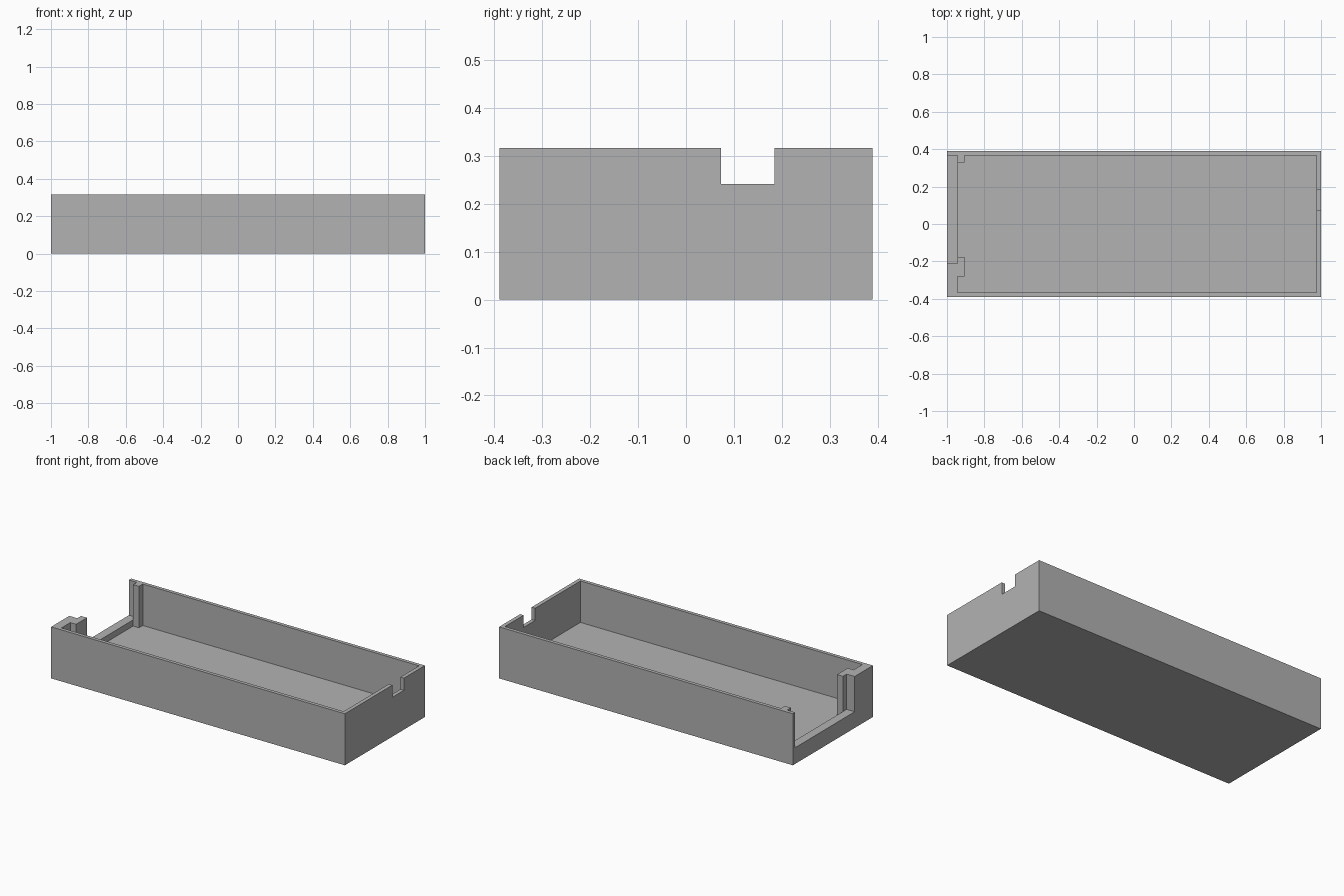
import bpy
import bmesh

if "Cube" in bpy.data.objects:
    bpy.data.objects.remove(bpy.data.objects["Cube"], do_unlink=True)

# Overall sizes
HALF_X, HALF_Y, TOP = 1.0, 0.389, 0.317
FLOOR, SILL, NOTCH = 0.062, 0.1, 0.242
IN_Y = 0.367                      # inside of the long walls
IN_RIGHT, IN_OPEN = 0.976, -0.945  # inside of the two end walls
POST_X = -0.905                   # inner face of the guide posts
OVER = TOP + 0.2                  # cutters reach above the rim

grey = bpy.data.materials.new("plain_grey")
grey.use_nodes = True
grey.diffuse_color = (0.448, 0.448, 0.448, 1)
grey.node_tree.nodes["Principled BSDF"].inputs["Base Color"].default_value = grey.diffuse_color


def prism(name, outline, z0, z1):
    """Extrude a flat outline from z0 up to z1."""
    bm = bmesh.new()
    face = bm.faces.new([bm.verts.new((x, y, z0)) for x, y in outline])
    grown = bmesh.ops.extrude_face_region(bm, geom=[face])
    for v in grown["geom"]:
        if isinstance(v, bmesh.types.BMVert):
            v.co.z = z1
    bmesh.ops.recalc_face_normals(bm, faces=bm.faces)
    mesh = bpy.data.meshes.new(name)
    bm.to_mesh(mesh)
    bm.free()
    mesh.materials.append(grey)
    obj = bpy.data.objects.new(name, mesh)
    bpy.context.collection.objects.link(obj)
    return obj


def rect(x0, x1, y0, y1):
    return [(x0, y0), (x1, y0), (x1, y1), (x0, y1)]


def cut(target, cutter):
    """Subtract the cutter, bake the result and drop the cutter."""
    cutter.hide_render = True
    mod = target.modifiers.new("cut", 'BOOLEAN')
    mod.operation = 'DIFFERENCE'
    mod.solver = 'EXACT'
    mod.object = cutter
    bpy.context.view_layer.update()
    graph = bpy.context.evaluated_depsgraph_get()
    baked = bpy.data.meshes.new_from_object(target.evaluated_get(graph))
    target.modifiers.clear()
    target.data = baked
    bpy.data.objects.remove(cutter, do_unlink=True)


# Solid block that becomes the open tray
tray = prism("tray", rect(-HALF_X, HALF_X, -HALF_Y, HALF_Y), 0, TOP)

# Wide opening above the sill in one end wall
cut(tray, prism("end_opening", rect(-1.2, IN_OPEN, -0.212, IN_Y), SILL, OVER))

# Hollow interior, with its outline stepping round the two guide posts
interior = [(IN_OPEN, -IN_Y), (IN_RIGHT, -IN_Y), (IN_RIGHT, IN_Y),
            (POST_X, IN_Y), (POST_X, 0.33), (IN_OPEN, 0.33),
            (IN_OPEN, -0.176), (POST_X, -0.176),
            (POST_X, -0.281), (IN_OPEN, -0.281)]
cut(tray, prism("interior", interior, FLOOR, OVER))

# Small cable notch in the other end wall
cut(tray, prism("cable_notch", rect(0.9, 1.2, 0.073, 0.185), NOTCH, OVER))

tray.data.name = "tray"
for poly in tray.data.polygons:
    poly.use_smooth = False
